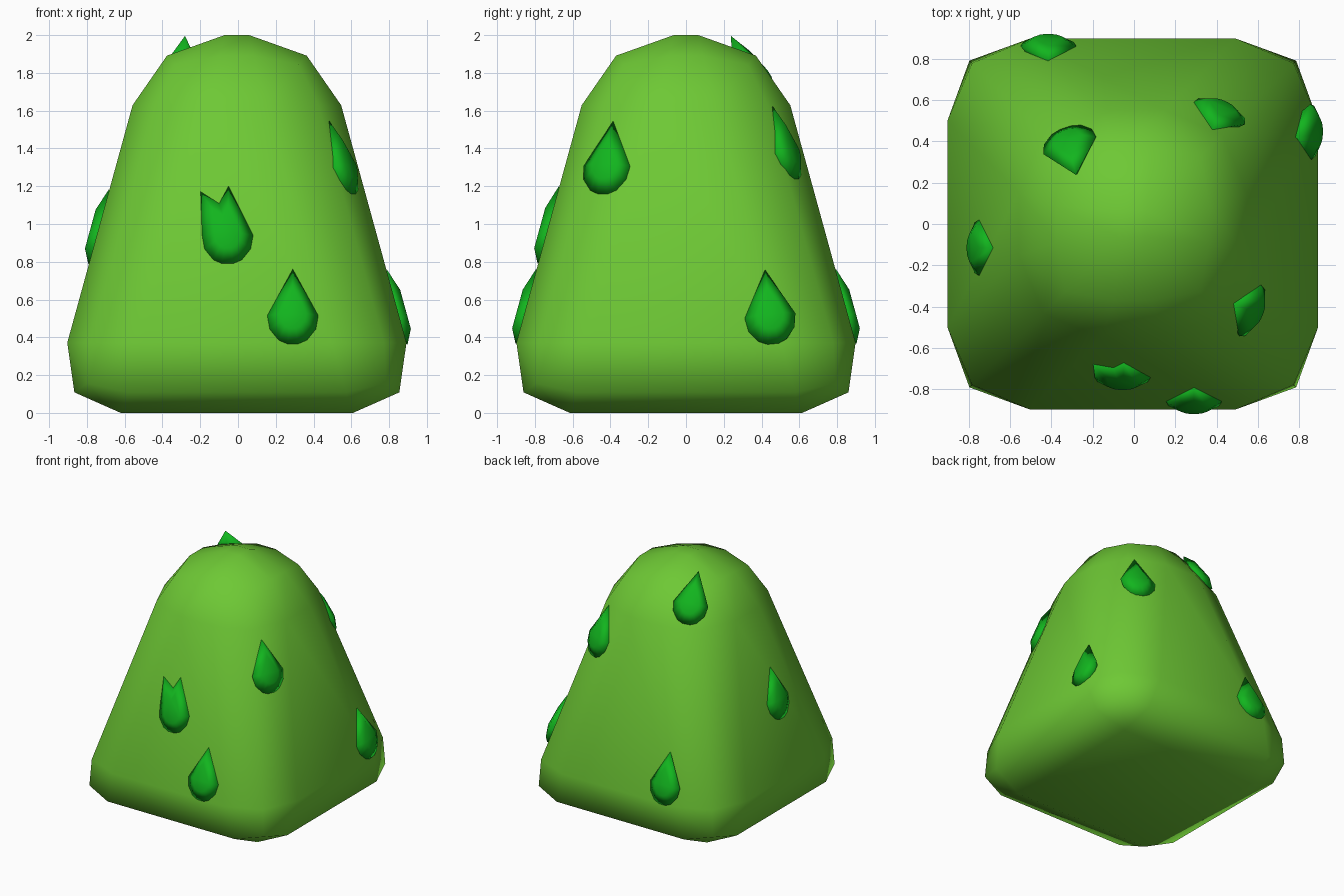
import bpy, bmesh, math
from mathutils import Vector, Matrix
from mathutils.bvhtree import BVHTree

if "Cube" in bpy.data.objects:
    bpy.data.objects.remove(bpy.data.objects["Cube"])


def material(name, rgb):
    m = bpy.data.materials.new(name)
    m.diffuse_color = (*rgb, 1)
    m.use_nodes = True
    m.node_tree.nodes["Principled BSDF"].inputs["Base Color"].default_value = m.diffuse_color
    return m


def add_object(name, bm, mat):
    bmesh.ops.recalc_face_normals(bm, faces=bm.faces[:])
    for f in bm.faces:
        f.smooth = True
    me = bpy.data.meshes.new(name)
    bm.to_mesh(me)
    me.materials.append(mat)
    ob = bpy.data.objects.new(name, me)
    bpy.context.collection.objects.link(ob)
    return ob


body_mat = material("body_green", (0.155, 0.58, 0.035))
spike_mat = material("spike_green", (0.006, 0.46, 0.013))

# Body: tapered block with wide two-step rounding
bm = bmesh.new()
bmesh.ops.create_cube(bm, size=2)
for v in bm.verts:
    k = 1.0 if v.co.z < 0 else 0.45
    v.co = Vector((v.co.x * k - 0.006, v.co.y * k, v.co.z + 1))
bmesh.ops.bevel(bm, geom=bm.edges[:], offset=0.385, offset_type='OFFSET',
                segments=2, profile=0.5, affect='EDGES', clamp_overlap=True)
surface = BVHTree.FromBMesh(bm)
add_object("body", bm, body_mat)
bm.free()

# Teardrop outlines (across, up); the second has a split tip
SIDE = [(0.135, 0.0), (0.122, -0.075), (0.075, -0.135), (0.03, -0.155)]
ROUND = SIDE + [(-x, y) for x, y in reversed(SIDE)]
PLAIN = [(0, 0.255)] + ROUND
SPLIT = [(0.005, 0.27)] + ROUND + [(-0.143, 0.24), (-0.045, 0.175)]


def spike(name, centre, roll=0, outline=PLAIN):
    loc, n, _, _ = surface.find_nearest(Vector(centre))
    up = (Vector((0, 0, 1)) - n * n.z).normalized()
    up = Matrix.Rotation(math.radians(roll), 3, n) @ up
    side = up.cross(n)
    bm = bmesh.new()
    # rings: buried back, rim at the surface, raised front
    rings = []
    for scale, depth in ((0.5, -0.08), (1.0, 0.003), (0.52, 0.042)):
        rings.append([bm.verts.new(loc + side * x * scale + up * y * scale + n * depth)
                      for x, y in outline])
    count = len(outline)
    for a, b in zip(rings, rings[1:]):
        for i in range(count):
            j = (i + 1) % count
            bm.faces.new((a[i], a[j], b[j], b[i]))
    bm.faces.new(rings[0])
    bm.faces.new(rings[-1])
    add_object(name, bm, spike_mat)
    bm.free()


# Spikes scattered around the body
spike("front_low_spike", (0.29, -0.86, 0.515))
spike("front_middle_spike", (-0.055, -0.745, 0.94), 0, SPLIT)
spike("front_right_spike", (0.575, -0.425, 1.31), 0)
spike("right_low_spike", (0.86, 0.445, 0.515), 6)
spike("back_right_spike", (0.42, 0.55, 1.39), 0)
spike("back_low_spike", (-0.415, 0.86, 0.515))
spike("back_top_spike", (-0.32, 0.40, 1.80), -5)
spike("left_spike", (-0.76, -0.115, 0.94), 0)
